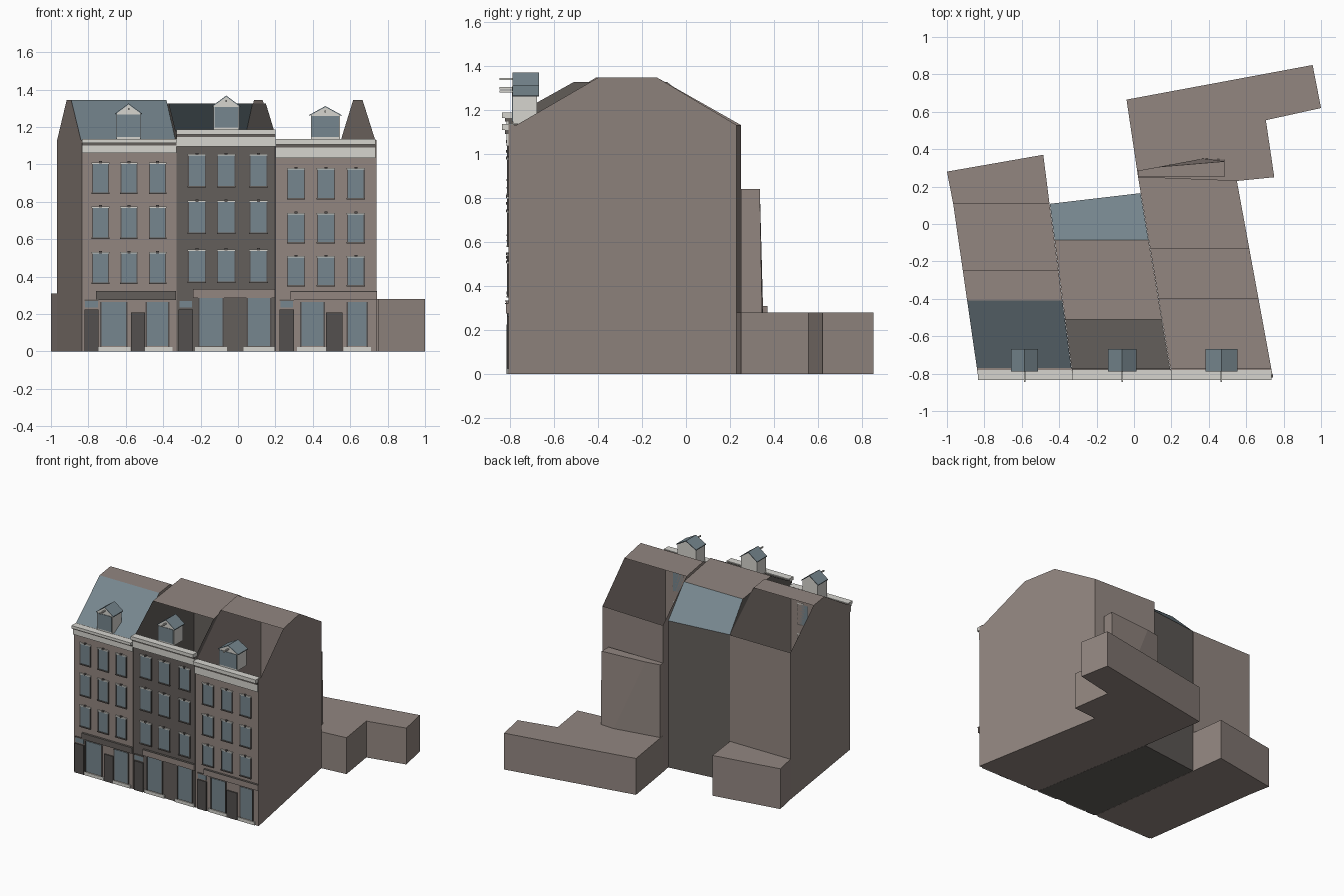
import bpy, bmesh

if "Cube" in bpy.data.objects:
    bpy.data.objects.remove(bpy.data.objects["Cube"])

def mat(name, r, g, b):
    m = bpy.data.materials.new(name)
    lin = [((c / 255 + 0.055) / 1.055) ** 2.4 for c in (r, g, b)]
    m.diffuse_color = (*lin, 1)
    m.use_nodes = True
    m.node_tree.nodes["Principled BSDF"].inputs["Base Color"].default_value = m.diffuse_color
    return m

BROWN = mat("brown_render", 146, 134, 128)
DARK = mat("dark_render", 100, 95, 91)
SLATE = mat("slate_glass", 118, 134, 142)
WHITE = mat("pale_trim", 214, 213, 207)
DOOR = mat("door_grey", 84, 80, 78)

def make(name, verts, faces, mats, idx=None):
    """Mesh object from vertices and faces, with outward normals."""
    me = bpy.data.meshes.new(name)
    me.from_pydata(verts, [], faces)
    for m in mats:
        me.materials.append(m)
    if idx:
        for p, i in zip(me.polygons, idx):
            p.material_index = i
    bm = bmesh.new()
    bm.from_mesh(me)
    bmesh.ops.recalc_face_normals(bm, faces=bm.faces)
    bm.to_mesh(me)
    bm.free()
    ob = bpy.data.objects.new(name, me)
    bpy.context.collection.objects.link(ob)
    return ob

def loft(name, low, high, m):
    """Solid between two matching rings of points."""
    n = len(low)
    faces = [(i, (i + 1) % n, n + (i + 1) % n, n + i) for i in range(n)]
    faces += [tuple(range(n)), tuple(range(n, 2 * n))]
    return make(name, low + high, faces, [m])

def prism(name, pts, z0, z1, m):
    return loft(name, [(x, y, z0) for x, y in pts], [(x, y, z1) for x, y in pts], m)

def box(name, x0, x1, y0, y1, z0, z1, m):
    return prism(name, [(x0, y0), (x1, y0), (x1, y1), (x0, y1)], z0, z1, m)

F = -0.805   # facade plane

def shell(name, fl, fr, bl, br, h, top, ya, yb, hb, wall, flat, front, back):
    """Skewed house: gables, walls, floor and the roof slopes that exist."""
    def side(x0, b):
        prof = [(F, 0), (F, h), (-0.77, h), (ya, top), (yb, top), (b[1], hb), (b[1], 0)]
        return [(x0 + (b[0] - x0) * (y - F) / (b[1] - F), y, z) for y, z in prof]
    verts = side(fl, bl) + side(fr, br)
    strips = [wall, wall, front, flat, back, wall, wall]
    faces, idx, mats = [tuple(range(7)), tuple(range(7, 14))], [0, 0], [wall, flat, SLATE]
    for i, m in enumerate(strips):
        if m:
            j = (i + 1) % 7
            faces.append((i, j, 7 + j, 7 + i))
            idx.append(mats.index(m))
    return make(name, verts, faces, mats, idx)

# house shells
shell("left_house", -0.835, -0.33, (-0.967, 0.11), (-0.452, 0.11), 1.13, 1.345,
      -0.41, -0.245, 1.13, BROWN, BROWN, SLATE, None)
shell("middle_house", -0.329, 0.199, (-0.45, 0.108), (0.035, 0.165), 1.18, 1.325,
      -0.51, -0.085, 1.13, DARK, BROWN, None, SLATE)
shell("right_house", 0.20, 0.74, (0.022, 0.25), (0.55, 0.23), 1.13, 1.345,
      -0.40, -0.13, 1.13, BROWN, BROWN, None, None)

# rear extensions
prism("left_rear_annex", [(-0.967, 0.11), (-0.452, 0.11), (-0.485, 0.37), (-1.0, 0.28)], 0, 0.31, BROWN)
prism("right_rear_annex", [(0.022, 0.25), (0.55, 0.23), (0.75, 0.25), (0.705, 0.555),
                           (1.0, 0.62), (0.955, 0.85), (-0.04, 0.665)], 0, 0.28, BROWN)
loft("rear_stair_block",
     [(0.022, 0.25, 0.28), (0.02, 0.285, 0.28), (0.37, 0.35, 0.28), (0.485, 0.345, 0.28), (0.485, 0.25, 0.28)],
     [(0.022, 0.25, 0.84), (0.02, 0.285, 0.84), (0.13, 0.305, 0.84), (0.485, 0.335, 0.84), (0.485, 0.25, 0.84)],
     BROWN)

def window(x, w, z0, z1):
    """Glass plate with slim jambs, a sill and a lintel."""
    a, b = x - w / 2, x + w / 2
    box("window_glass", a, b, F - 0.004, F, z0, z1, SLATE)
    for e in (a, b):
        box("window_jamb", e - 0.003, e + 0.003, F - 0.007, F, z0, z1, DOOR)
    box("window_sill", a - 0.004, b + 0.004, F - 0.010, F, z0 - 0.008, z0, DARK)
    box("window_lintel", a - 0.004, b + 0.004, F - 0.010, F, z1 - 0.002, z1 + 0.006, WHITE)
    box("window_keystone", x - 0.008, x + 0.008, F - 0.012, F, z1, z1 + 0.012, DOOR)

# upper windows: columns, width, rows
for cols, w, rows in (
        ((-0.735, -0.583, -0.43), 0.086, ((0.37, 0.525), (0.61, 0.77), (0.85, 1.005))),
        ((-0.22, -0.063, 0.11), 0.092, ((0.375, 0.54), (0.635, 0.80), (0.885, 1.05))),
        ((0.31, 0.47, 0.63), 0.09, ((0.355, 0.505), (0.585, 0.735), (0.82, 0.975)))):
    for x in cols:
        for z0, z1 in rows:
            window(x, w, z0, z1)

# shop windows with pale stall risers
for a, b, z in ((-0.735, -0.595, 0.265), (-0.49, -0.37, 0.265), (-0.21, -0.08, 0.285),
                (0.05, 0.175, 0.285), (0.335, 0.46, 0.265), (0.585, 0.69, 0.265)):
    box("shop_glass", a, b, F - 0.004, F, 0.03, z, SLATE)
    for e in (a, b):
        box("shop_mullion", e - 0.004, e + 0.004, F - 0.007, F, 0.025, z, DOOR)
    box("stall_riser", a - 0.02, b + 0.02, F - 0.008, F, 0, 0.025, WHITE)

# house doors with glass transoms, and shop doors
for a in (-0.822, -0.318, 0.222):
    box("house_door", a, a + 0.077, F - 0.009, F, 0, 0.225, DOOR)
    box("door_transom", a + 0.004, a + 0.073, F - 0.004, F, 0.235, 0.27, SLATE)
    box("transom_head", a, a + 0.077, F - 0.008, F, 0.27, 0.278, DARK)
for a, b in ((-0.572, -0.497), (0.47, 0.56)):
    box("shop_door", a, b, F - 0.009, F, 0, 0.208, DOOR)

# shop fascias
for a, b, z0, z1, m in ((-0.76, -0.332, 0.275, 0.318, DARK), (-0.24, 0.199, 0.287, 0.33, BROWN),
                        (0.28, 0.742, 0.275, 0.318, BROWN)):
    box("shop_fascia", a, b, F - 0.012, F, z0, z1, m)
    box("fascia_cap", a, b, F - 0.016, F, z1, z1 + 0.004, DARK)

# stepped cornices with a shadow band
for a, b, z0, z1 in ((-0.835, -0.33, 1.06, 1.135), (-0.33, 0.2, 1.095, 1.187), (0.2, 0.735, 1.035, 1.135)):
    d = z1 - z0
    box("cornice_frieze", a, b, F - 0.010, F, z0, z0 + 0.55 * d, WHITE)
    box("cornice_band", a, b, F - 0.015, F, z0 + 0.55 * d, z0 + 0.72 * d, DARK)
    box("cornice_top", a, b, F - 0.030, -0.78, z0 + 0.72 * d, z1, WHITE)

# dormers: pale gabled body, window, slate roof and hoist beam
for x, w, z0, z1, za in ((-0.585, 0.13, 1.135, 1.272, 1.32), (-0.063, 0.135, 1.185, 1.312, 1.362),
                         (0.467, 0.155, 1.135, 1.265, 1.306)):
    h, ring = w / 2, []
    for y in (-0.785, -0.675):
        ring.append([(x - h, y, z0), (x + h, y, z0), (x + h, y, z1), (x, y, za), (x - h, y, z1)])
    loft("dormer_body", ring[0], ring[1], WHITE)
    box("dormer_window", x - h + 0.004, x + h - 0.004, -0.789, -0.785, z0 + 0.012, z1 - 0.006, SLATE)
    for s in (-1, 1):
        e = x + s * (h + 0.008)
        ze = z1 - 0.006
        roof = [[(x, y, za), (e, y, ze), (e, y, ze + 0.006), (x, y, za + 0.006)] for y in (-0.788, -0.667)]
        loft("dormer_roof", roof[0], roof[1], SLATE)
    box("hoist_beam", x - 0.004, x + 0.004, -0.845, -0.785, za - 0.028, za - 0.018, WHITE)
